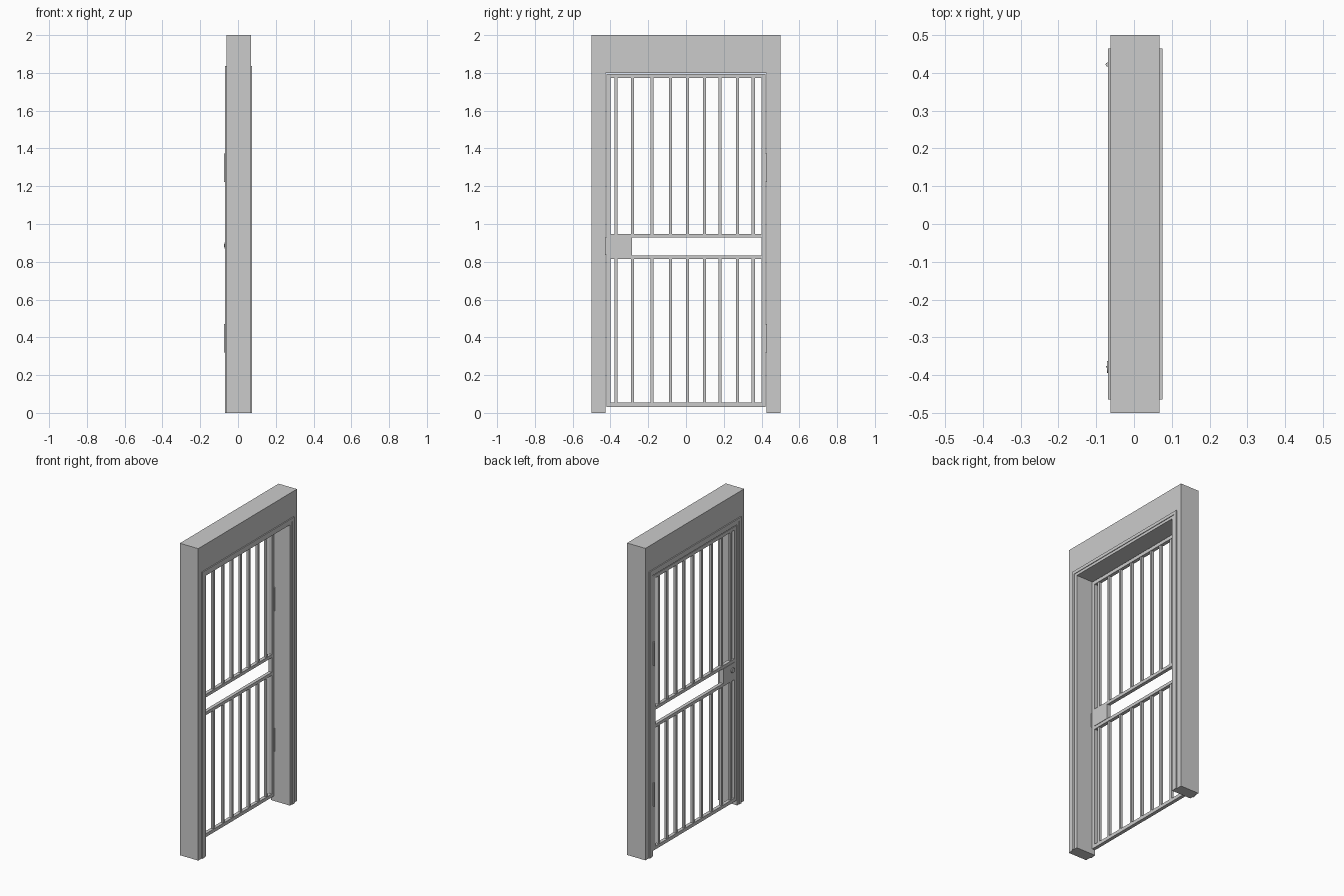
import bpy, bmesh, math

if "Cube" in bpy.data.objects:
    bpy.data.objects.remove(bpy.data.objects["Cube"])


def finish(name, bm):
    bmesh.ops.recalc_face_normals(bm, faces=bm.faces)
    me = bpy.data.meshes.new(name)
    bm.to_mesh(me)
    bm.free()
    ob = bpy.data.objects.new(name, me)
    bpy.context.collection.objects.link(ob)
    return ob


def box(name, x, y, z):
    bm = bmesh.new()
    bmesh.ops.create_cube(bm, size=1)
    for v in bm.verts:
        v.co = [a + (b - a) * (c + 0.5) for (a, b), c in zip((x, y, z), v.co)]
    return finish(name, bm)


def prism(name, pts, x0, x1):
    """Extrude a y-z outline along x."""
    bm = bmesh.new()
    f = bm.faces.new([bm.verts.new((x0, y, z)) for y, z in pts])
    g = bmesh.ops.extrude_face_region(bm, geom=[f])
    for v in g["geom"]:
        if isinstance(v, bmesh.types.BMVert):
            v.co.x = x1
    return finish(name, bm)


def portal(name, inner, outer, x0, x1):
    """Upside-down U; inner and outer are (half width, height)."""
    (a, h), (b, k) = inner, outer
    return prism(name, [(-b, 0), (-b, k), (b, k), (b, 0),
                        (a, 0), (a, h), (-a, h), (-a, 0)], x0, x1)


def cylinder(name, loc, r, depth, axis='Z'):
    rot = (0, math.pi / 2, 0) if axis == 'X' else (0, 0, 0)
    bpy.ops.mesh.primitive_cylinder_add(vertices=20, radius=r, depth=depth,
                                        location=loc, rotation=rot)
    ob = bpy.context.object
    ob.name = name
    bpy.ops.object.shade_smooth_by_angle()
    return ob


# wall surround with stepped casing on both faces
W0, W1 = -0.062, 0.068
portal("wall_surround", (0.425, 1.80), (0.5, 2.0), W0, W1)
for side, face, s in (("outer", W0, -1), ("inner", W1, 1)):
    portal("casing_band_" + side, (0.445, 1.817), (0.465, 1.837), face, face + s * 0.007)
    portal("casing_step_" + side, (0.425, 1.80), (0.445, 1.817), face, face + s * 0.003)

# gate frame
GX = (-0.063, -0.041)
for s, n in ((-1, "lock"), (1, "hinge")):
    box(n + "_stile", GX, sorted((s * 0.401, s * 0.422)), (0.032, 1.795))
rails = {"bottom_rail": (0.032, 0.054), "lower_mid_rail": (0.814, 0.834),
         "upper_mid_rail": (0.928, 0.948), "top_rail": (1.773, 1.795)}
for n, z in rails.items():
    box(n, GX, (-0.401, 0.401), z)

# vertical bars above and below the lock band
for i, y in enumerate((-0.37, -0.282, -0.18, -0.081, 0.008, 0.097, 0.18, 0.273, 0.356)):
    for n, z in (("lower", (0.054, 0.814)), ("upper", (0.948, 1.773))):
        box(f"{n}_bar_{i}", (-0.060, -0.044), (y - 0.008, y + 0.008), z)

# lock case, cylinder and strike plate
box("lock_case", (-0.065, -0.038), (-0.401, -0.285), (0.834, 0.928))
cylinder("lock_cylinder", (-0.066, -0.378, 0.885), 0.016, 0.012, 'X')
box("key_slot", (-0.0735, -0.071), (-0.380, -0.376), (0.877, 0.893))
box("strike_plate", (-0.066, -0.036), (-0.428, -0.421), (0.837, 0.928))

# hinges: knuckle pin and leaf
for n, z in (("lower", 0.395), ("upper", 1.297)):
    cylinder(n + "_hinge_pin", (-0.070, 0.422, z), 0.005, 0.15)
    box(n + "_hinge_leaf", (-0.070, -0.035), (0.420, 0.4255), (z - 0.075, z + 0.075))
